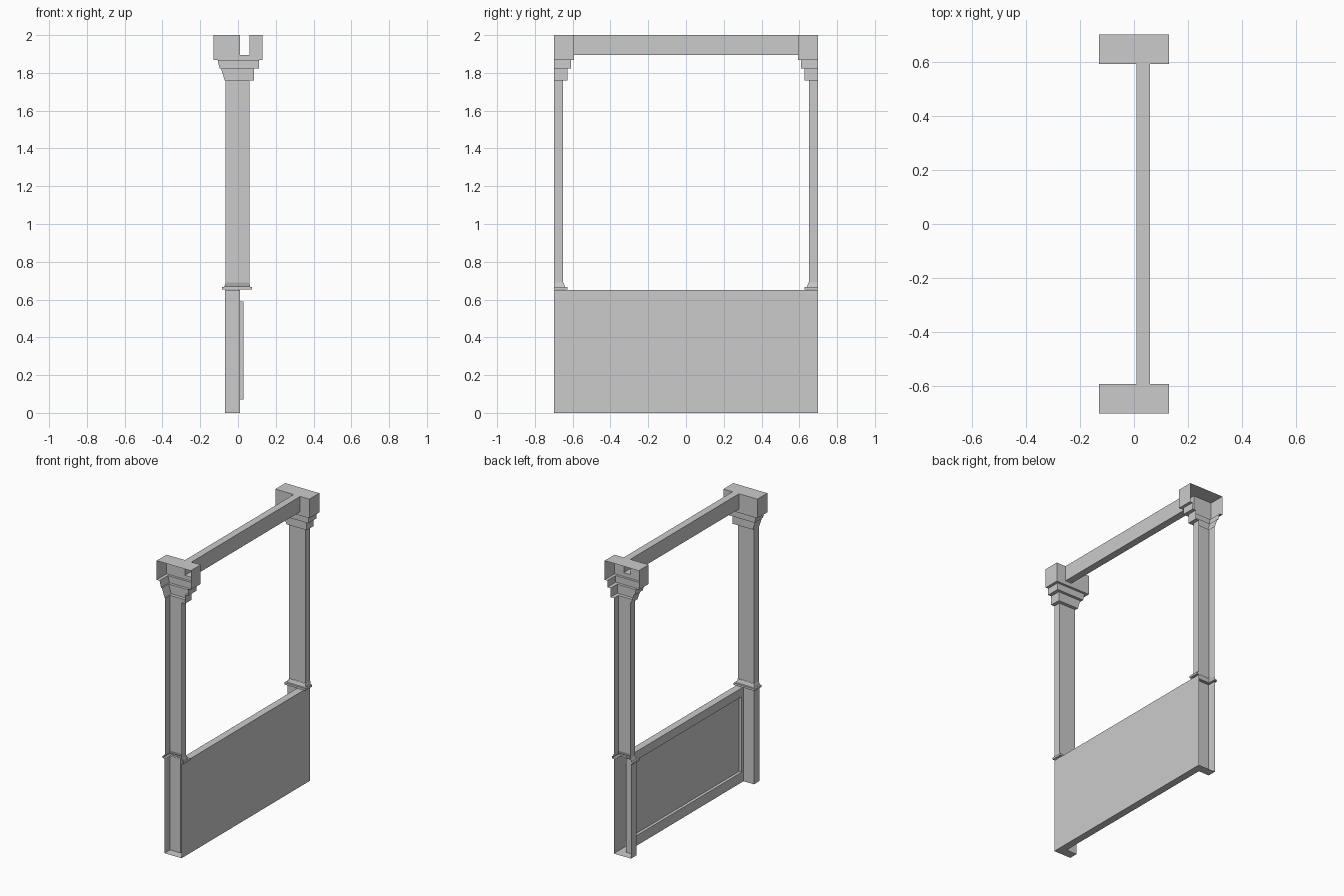
import bpy

if "Cube" in bpy.data.objects:
    bpy.data.objects.remove(bpy.data.objects["Cube"])

END = 0.70          # open outer end of every post (so sections can tile)
BX0, BX1 = 0.01, 0.06   # wall / beam thickness in x


def make(name, verts, faces, mirror=False):
    me = bpy.data.meshes.new(name)
    me.from_pydata(verts, [], faces)
    ob = bpy.data.objects.new(name, me)
    bpy.context.collection.objects.link(ob)
    if mirror:
        m = ob.modifiers.new("mirror", 'MIRROR')
        m.use_axis = (False, True, False)
        m.use_mirror_merge = False
    return ob


def quads(name, qs, mirror=False):
    verts = [p for q in qs for p in q]
    faces = [tuple(range(i * 4, i * 4 + 4)) for i in range(len(qs))]
    return make(name, verts, faces, mirror)


def u_shell(name, levels):
    """Stack of U-shaped sections (z, xmin, xmax, inner y), open at the outer end."""
    verts, faces = [], []
    for z, x0, x1, y in levels:
        verts += [(x0, END, z), (x0, y, z), (x1, y, z), (x1, END, z)]
    for k in range(len(levels) - 1):
        for i in range(3):
            a, b = k * 4 + i, k * 4 + 4 + i
            faces.append((a, a + 1, b + 1, b))
    return make(name, verts, faces, True)


def xface(x, y0, y1, z0, z1, sign):
    q = [(x, y0, z0), (x, y1, z0), (x, y1, z1), (x, y0, z1)]
    return q if sign > 0 else q[::-1]


def yface(y, x0, x1, z0, z1, sign):
    q = [(x0, y, z0), (x1, y, z0), (x1, y, z1), (x0, y, z1)]
    return q if sign < 0 else q[::-1]


def zface(z, x0, x1, y0, y1, sign):
    q = [(x0, y0, z), (x1, y0, z), (x1, y1, z), (x0, y1, z)]
    return q if sign > 0 else q[::-1]


# post plinths beside the low wall
P = 0.64
quads("post_plinth", [
    xface(-0.07, P, END, 0, 0.65, -1),
    yface(P, -0.07, BX0, 0, 0.65, -1),
    zface(0, -0.07, BX1, P, END, -1),
], True)

# moulding ring and column shaft
u_shell("post_ring", [
    (0.652, -0.07, 0.06, 0.64), (0.652, -0.085, 0.075, 0.627),
    (0.666, -0.085, 0.075, 0.627), (0.666, -0.073, 0.065, 0.64),
    (0.69, -0.065, 0.06, 0.648)])
u_shell("post_shaft", [(0.69, -0.065, 0.06, 0.65), (1.76, -0.065, 0.06, 0.65)])

# stepped capital, sloped on the -x side
u_shell("capital_steps", [
    (1.76, -0.065, 0.06, 0.65), (1.76, -0.07, 0.085, 0.627),
    (1.822, -0.09, 0.085, 0.627), (1.822, -0.097, 0.11, 0.608),
    (1.868, -0.108, 0.11, 0.608), (1.868, -0.13, 0.13, 0.592)])

# capital block with an opening where the beam enters
C, ZB = 0.592, 1.895
quads("capital_block", [
    xface(-0.13, C, END, 1.868, 2, -1),
    xface(0.13, C, END, 1.868, 2, 1),
    yface(C, -0.13, BX0, 1.868, 2, -1),
    yface(C, BX1, 0.13, 1.868, 2, -1),
    yface(C, BX0, BX1, 1.868, ZB, -1),
    zface(2, -0.13, 0.13, C, END, 1),
], True)

# top beam
quads("top_beam", [
    xface(BX0, -C, C, ZB, 2, -1), xface(BX1, -C, C, ZB, 2, 1),
    zface(2, BX0, BX1, -C, C, 1), zface(ZB, BX0, BX1, -C, C, -1)])

# low wall with a recessed panel on the -x side
R, Z0, Z1, D = 0.62, 0.07, 0.59, 0.03
quads("low_wall", [
    xface(BX1, -END, END, 0, 0.65, 1),
    zface(0.65, BX0, BX1, -P, P, 1),
    zface(0, BX0, BX1, -P, P, -1),
    xface(BX0, -P, P, 0, Z0, -1), xface(BX0, -P, P, Z1, 0.65, -1),
    xface(BX0, -P, -R, Z0, Z1, -1), xface(BX0, R, P, Z0, Z1, -1)])
quads("recessed_panel", [
    xface(D, -R, R, Z0, Z1, -1),
    yface(-R, BX0, D, Z0, Z1, 1), yface(R, BX0, D, Z0, Z1, -1),
    zface(Z0, BX0, D, -R, R, 1), zface(Z1, BX0, D, -R, R, -1)])
